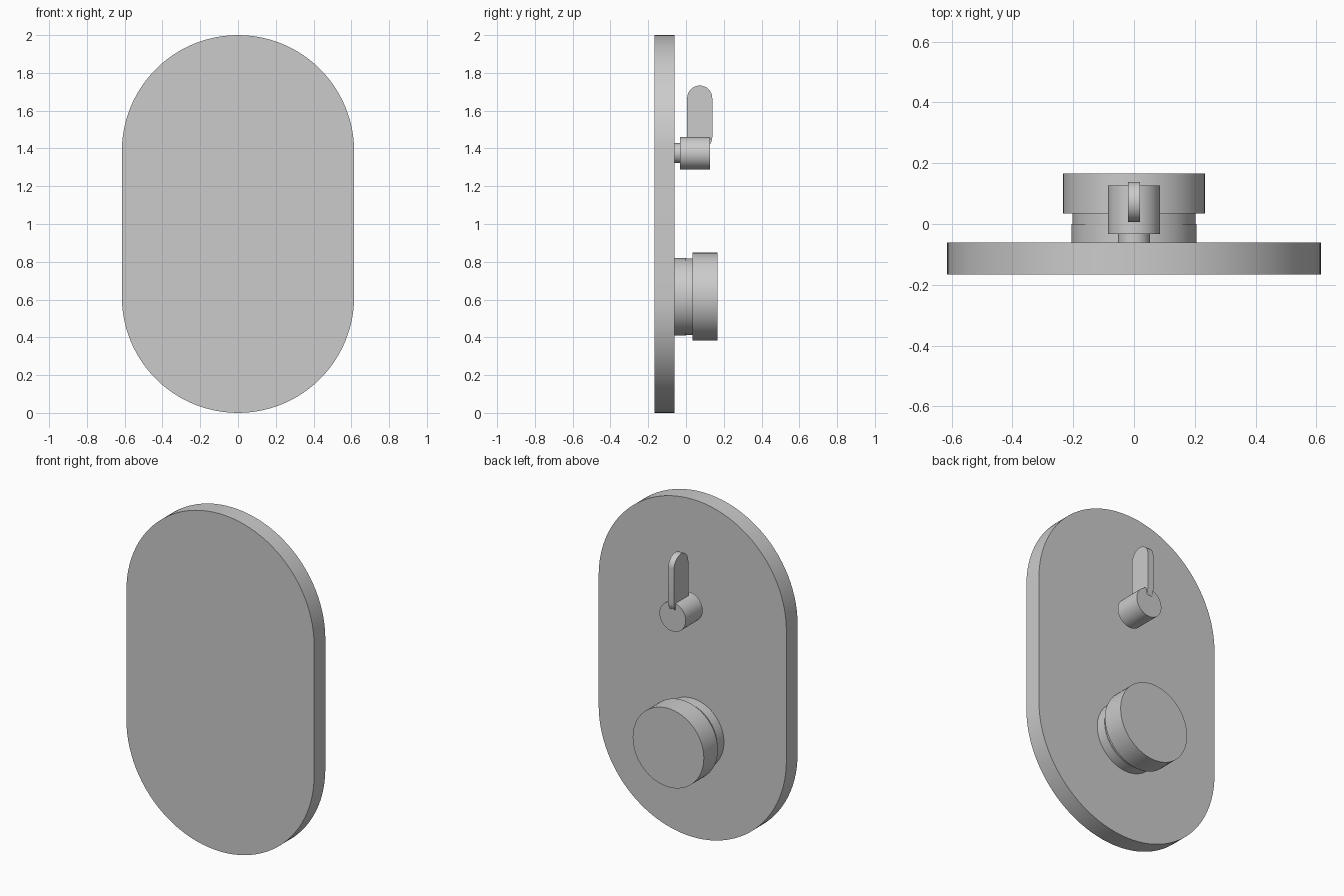
import bpy, bmesh, math
from mathutils import Vector

if "Cube" in bpy.data.objects:
    bpy.data.objects.remove(bpy.data.objects["Cube"])

grey = bpy.data.materials.new("plain grey")
grey.diffuse_color = (0.6, 0.6, 0.6, 1)
grey.use_nodes = True
grey.node_tree.nodes["Principled BSDF"].inputs["Base Color"].default_value = grey.diffuse_color


def extrude(name, profile, to_3d, direction):
    """Solid prism: a 2D outline placed in space and extruded along direction."""
    bm = bmesh.new()
    face = bm.faces.new([bm.verts.new(to_3d(a, b)) for a, b in profile])
    out = bmesh.ops.extrude_face_region(bm, geom=[face], use_keep_orig=True)
    verts = [v for v in out["geom"] if isinstance(v, bmesh.types.BMVert)]
    bmesh.ops.translate(bm, verts=verts, vec=Vector(direction))
    bmesh.ops.recalc_face_normals(bm, faces=bm.faces)
    mesh = bpy.data.meshes.new(name)
    bm.to_mesh(mesh)
    bm.free()
    mesh.materials.append(grey)
    obj = bpy.data.objects.new(name, mesh)
    bpy.context.collection.objects.link(obj)
    bpy.ops.object.select_all(action='DESELECT')
    obj.select_set(True)
    bpy.context.view_layer.objects.active = obj
    bpy.ops.object.shade_smooth_by_angle(angle=math.radians(30))


def stadium(centre, radius, z0, z1, n=32):
    """Upright outline with half-round top and bottom."""
    top, low = z1 - radius, z0 + radius
    arc = [math.pi * i / n for i in range(n + 1)]
    return ([(centre + radius * math.cos(t), top + radius * math.sin(t)) for t in arc]
            + [(centre - radius * math.cos(t), low - radius * math.sin(t)) for t in arc])


def disc(name, radius, z, y0, y1, n=64):
    """Cylinder along y."""
    pts = [(radius * math.cos(2 * math.pi * i / n),
            z + radius * math.sin(2 * math.pi * i / n)) for i in range(n)]
    extrude(name, pts, lambda a, b: (a, y0, b), (0, y1 - y0, 0))


# Backing plate
extrude("plate", stadium(0, 0.615, 0, 2, 48), lambda a, b: (a, -0.166, b), (0, 0.105, 0))

# Large lower knob with stepped neck
disc("knob_neck", 0.206, 0.615, -0.061, 0.0)
disc("knob_collar", 0.203, 0.615, 0.0, 0.035)
disc("knob", 0.233, 0.615, 0.035, 0.166)

# Small upper turn handle
disc("handle_shaft", 0.053, 1.375, -0.061, -0.033)
disc("handle_hub", 0.086, 1.375, -0.033, 0.126)
extrude("handle_lever", stadium(0.0725, 0.0665, 1.393, 1.733, 16),
        lambda a, b: (-0.019, a, b), (0.038, 0, 0))
